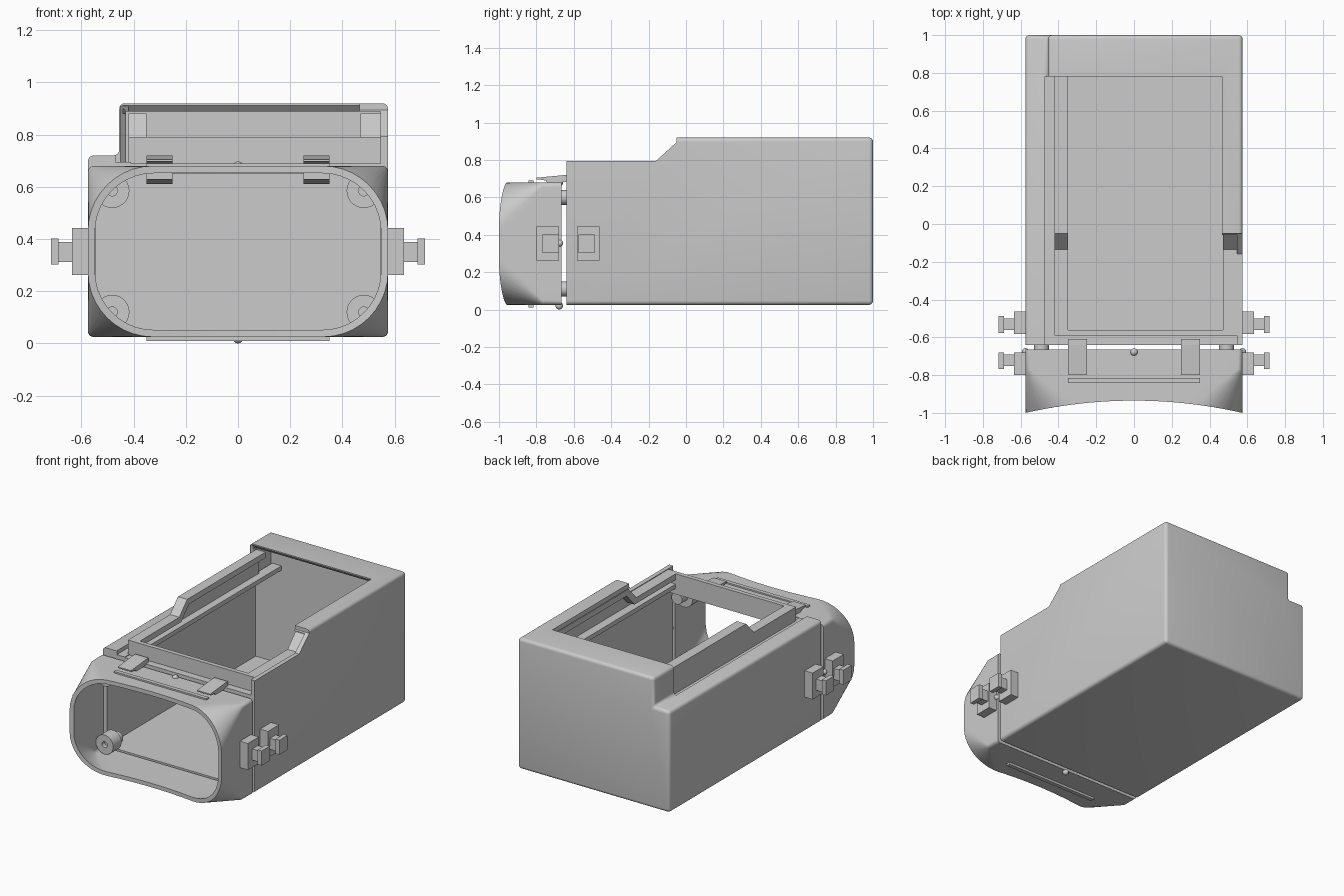
import bpy, bmesh, math
from mathutils import Vector

cube = bpy.data.objects.get("Cube")
if cube:
    bpy.data.objects.remove(cube, do_unlink=True)

# One plain grey for everything
grey = bpy.data.materials.new("plain_grey")
grey.use_nodes = True
COL = (0.6, 0.6, 0.6, 1)
grey.diffuse_color = COL
grey.node_tree.nodes["Principled BSDF"].inputs["Base Color"].default_value = COL


def finish(name, bm, smooth=True):
    bmesh.ops.recalc_face_normals(bm, faces=bm.faces)
    me = bpy.data.meshes.new(name)
    bm.to_mesh(me)
    bm.free()
    me.materials.append(grey)
    ob = bpy.data.objects.new(name, me)
    bpy.context.collection.objects.link(ob)
    if smooth:
        smooth_ob(ob)
    return ob


def smooth_ob(ob):
    bpy.ops.object.select_all(action='DESELECT')
    ob.select_set(True)
    bpy.context.view_layer.objects.active = ob
    bpy.ops.object.shade_smooth_by_angle(angle=math.radians(35))


def prism(name, pts, axis, a, b, smooth=False, bevel=None):
    """Extrude a 2D outline along x, y or z from a to b."""
    def co(p, t):
        return {'x': (t, p[0], p[1]), 'y': (p[0], t, p[1]), 'z': (p[0], p[1], t)}[axis]
    bm = bmesh.new()
    lo = [bm.verts.new(co(p, a)) for p in pts]
    hi = [bm.verts.new(co(p, b)) for p in pts]
    n = len(pts)
    bm.faces.new(lo)
    bm.faces.new(hi[::-1])
    for i in range(n):
        bm.faces.new((lo[i], hi[i], hi[(i + 1) % n], lo[(i + 1) % n]))
    bmesh.ops.recalc_face_normals(bm, faces=bm.faces)
    if bevel:
        edges = [e for e in bm.edges if any(v in hi for v in e.verts)]
        bmesh.ops.bevel(bm, geom=edges, offset=bevel, segments=4, profile=0.5, affect='EDGES')
    return finish(name, bm, smooth)


def box(name, x, y, z):
    return prism(name, [(x[0], y[0]), (x[1], y[0]), (x[1], y[1]), (x[0], y[1])], 'z', *z)


def ball(name, loc, r):
    bm = bmesh.new()
    bmesh.ops.create_uvsphere(bm, u_segments=16, v_segments=10, radius=r)
    bmesh.ops.translate(bm, verts=bm.verts, vec=Vector(loc))
    return finish(name, bm)


def tube(name, x, z, r, hole, y0, y1, n=28):
    """Round boss along y with a shallow blind hole in its front end."""
    bm = bmesh.new()
    rings = []
    for rad, y in ((r, y1), (r, y0), (hole, y0), (hole, y0 + 0.03)):
        rings.append([bm.verts.new((x + rad * math.cos(t), y, z + rad * math.sin(t)))
                      for t in (2 * math.pi * i / n for i in range(n))])
    for p, q in zip(rings, rings[1:]):
        for i in range(n):
            bm.faces.new((p[i], p[(i + 1) % n], q[(i + 1) % n], q[i]))
    bm.faces.new(rings[0])
    bm.faces.new(rings[-1])
    return finish(name, bm)


def cut(ob, cutters):
    for c in cutters:
        c.hide_render = True
        m = ob.modifiers.new("cut", 'BOOLEAN')
        m.operation, m.solver, m.object = 'DIFFERENCE', 'EXACT', c
        dg = bpy.context.evaluated_depsgraph_get()
        me = bpy.data.meshes.new_from_object(ob.evaluated_get(dg))
        ob.modifiers.clear()
        ob.data = me
        bpy.data.objects.remove(c, do_unlink=True)
    smooth_ob(ob)


# Main housing: stepped outline with rounded edges, then hollowed out
outline = [(-0.575, 0.025), (0.575, 0.025), (0.575, 0.92), (-0.455, 0.92), (-0.455, 0.72), (-0.575, 0.72)]
housing = prism("housing", outline, 'y', -0.64, 1.0, bevel=0.022)
cut(housing, [
    box("cut_inside", (-0.545, 0.545), (-0.7, 0.97), (0.05, 0.69)),
    box("cut_hood", (-0.43, 0.545), (-0.7, 0.97), (0.6, 0.888)),
    box("cut_top", (-0.47, 0.465), (-0.7, 0.78), (0.69, 1.0)),
    # sloped shoulder of the side wall
    prism("cut_shoulder", [(-0.7, 0.795), (-0.16, 0.795), (-0.05, 0.895), (-0.05, 1.0), (-0.7, 1.0)],
          'x', -0.47, 0.7),
    # chamfers on the mouth of the rear hood
    prism("cut_chamfer_top", [(0.77, 0.912), (0.78, 0.912), (0.81, 0.88), (0.77, 0.88)], 'x', -0.44, 0.465),
    prism("cut_chamfer_side", [(-0.45, 0.77), (-0.45, 0.78), (-0.42, 0.81), (-0.42, 0.77)], 'z', 0.69, 0.91),
])

# Frame around the top opening: grooved side rails, shelf and front cross wall
rail = [(-0.56, 0.75), (-0.56, 0.79), (-0.135, 0.79), (-0.05, 0.88), (0.80, 0.88), (0.80, 0.84), (-0.03, 0.84), (-0.115, 0.75)]
web = [(-0.56, 0.70), (-0.56, 0.77), (-0.13, 0.77), (-0.045, 0.86), (0.80, 0.86), (0.80, 0.70)]
for side, x0, x1, wx in (("right", -0.42, -0.35, -0.42), ("left", 0.47, 0.548, 0.53)):
    prism(side + "_upper_rail", rail, 'x', x0, x1)
    prism(side + "_rail_web", web, 'x', wx, wx + 0.018)
    box(side + "_ledge", (x0, x1), (-0.56, 0.97), (0.69, 0.72))
box("right_shelf", (-0.55, -0.41), (-0.64, 0.975), (0.665, 0.695))
box("front_deck", (-0.55, 0.55), (-0.64, -0.56), (0.65, 0.69))
box("front_cross_wall", (-0.42, 0.548), (-0.59, -0.56), (0.685, 0.79))


# Front bezel: lofted sleeve from a square back to a rounded, concave front
def section(hx, z0, z1, r, yfun, arc=10, flat=12):
    pts = []
    corners = [(hx - r, z1 - r, 0), (-hx + r, z1 - r, 90), (-hx + r, z0 + r, 180), (hx - r, z0 + r, 270)]
    for k, (cx, cz, a0) in enumerate(corners):
        run = [(cx + r * math.cos(math.radians(a0 + 90 * i / arc)),
                cz + r * math.sin(math.radians(a0 + 90 * i / arc))) for i in range(arc + 1)]
        nx, nz, na = corners[(k + 1) % 4]
        end = (nx + r * math.cos(math.radians(na)), nz + r * math.sin(math.radians(na)))
        last = run[-1]
        run += [(last[0] + (end[0] - last[0]) * i / flat, last[1] + (end[1] - last[1]) * i / flat)
                for i in range(1, flat)]
        pts += run
    return [(x, yfun(x), z) for x, z in pts]


def front_y(x):
    return -0.935 - 0.065 * (x / 0.575) ** 2


OUT, INN = (0.575, 0.025, 0.68), (0.548, 0.052, 0.652)
loops = [section(*OUT, 0.022, lambda x: -0.665), section(*OUT, 0.025, lambda x: -0.77),
         section(*OUT, 0.25, front_y), section(*INN, 0.225, front_y),
         section(*INN, 0.02, lambda x: -0.77), section(*INN, 0.02, lambda x: -0.665)]
bm = bmesh.new()
rings = [[bm.verts.new(p) for p in loop] for loop in loops]
n = len(rings[0])
for p, q in zip(rings, rings[1:] + rings[:1]):
    for i in range(n):
        bm.faces.new((p[i], p[(i + 1) % n], q[(i + 1) % n], q[i]))
finish("front_bezel", bm)

# Corner bosses inside the bezel and the pegs that bridge the gap
for sx, side in ((-1, "right"), (1, "left")):
    for z, pz, level in ((0.585, 0.6, "upper"), (0.12, 0.11, "lower")):
        tube(f"{side}_{level}_boss", sx * 0.482, z, 0.066, 0.02, -0.755, -0.665)
        tube(f"{side}_{level}_peg", sx * 0.49, pz, 0.04, 0.015, -0.69, -0.60)

# Latch clips on top of the bezel and their catches below the ceiling
clip = [(-0.80, 0.697), (-0.80, 0.705), (-0.64, 0.72), (-0.61, 0.72), (-0.61, 0.69), (-0.69, 0.675), (-0.74, 0.675), (-0.75, 0.69)]
catch = [(-0.78, 0.655), (-0.78, 0.628), (-0.665, 0.61), (-0.665, 0.655)]
for sx, side in ((-1, "right"), (1, "left")):
    a, b = sorted((sx * 0.25, sx * 0.35))
    prism(side + "_clip", clip, 'x', a, b)
    prism(side + "_catch", catch, 'x', a, b)

# Thin grip bars, locating bumps
for z, level in (((0.675, 0.69), "top"), ((0.01, 0.03), "bottom")):
    box(level + "_grip_bar", (-0.35, 0.35), (-0.843, -0.815), z)
ball("top_bump", (0, -0.678, 0.677), 0.02)
ball("bottom_bump", (0, -0.678, 0.02), 0.02)

# Side lugs: base block, post and cap, one pair on each side
for sx, side in ((-1, "right"), (1, "left")):
    ball(side + "_bump", (sx * 0.575, -0.675, 0.355), 0.018)
    for y, level in ((-0.80, "front"), (-0.583, "rear")):
        post = y + 0.035 if level == "front" else y + 0.01
        for part, xa, xb, ya, yb, z in (
                ("lug_base", 0.565, 0.635, y, y + 0.12, (0.262, 0.443)),
                ("lug_post", 0.63, 0.69, post + 0.012, post + 0.073, (0.312, 0.388)),
                ("lug_cap", 0.687, 0.717, post - 0.003, post + 0.085, (0.302, 0.402))):
            box(f"{side}_{level}_{part}", sorted((sx * xa, sx * xb)), (ya, yb), z)
